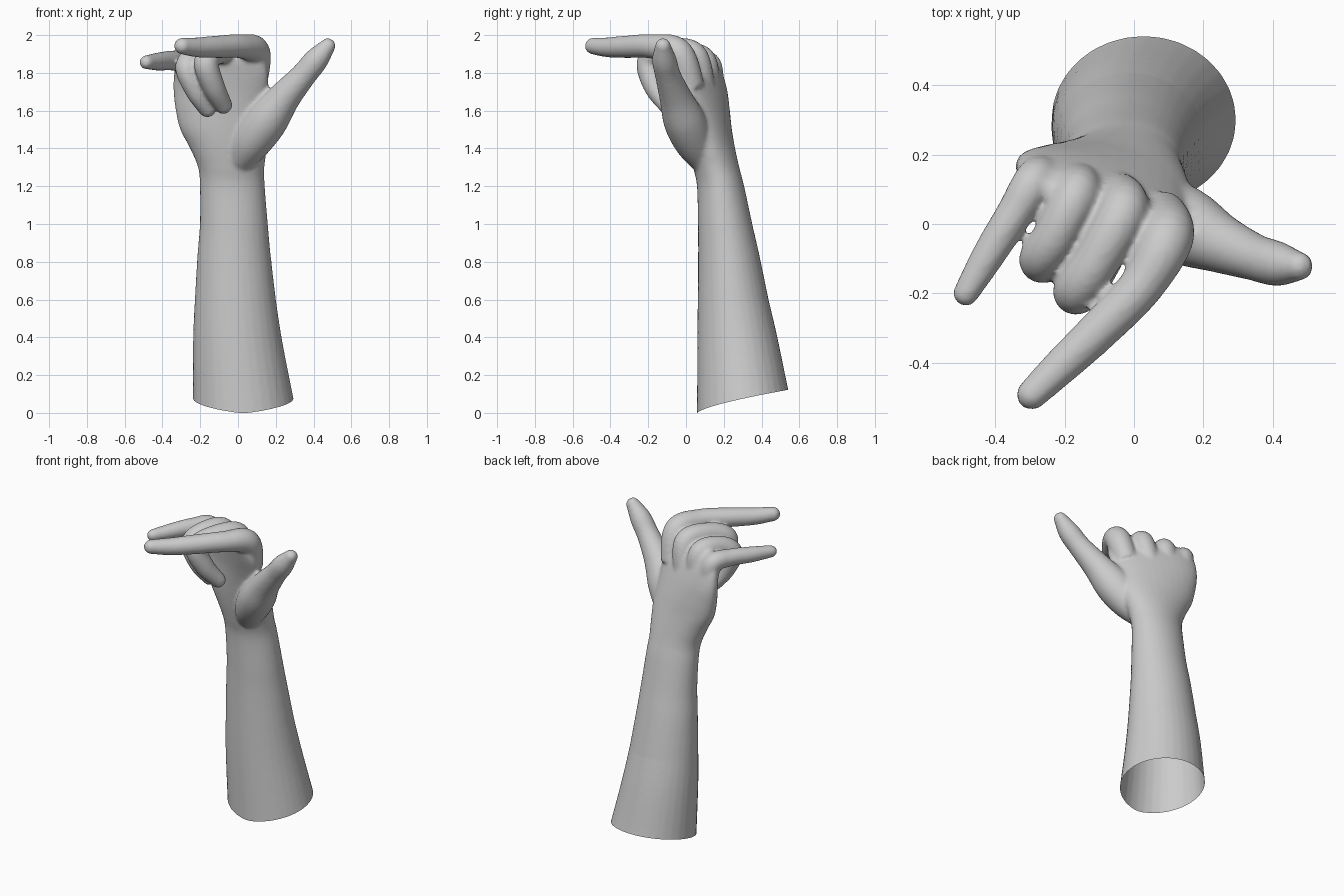
import bpy, bmesh, math
from mathutils import Vector, Matrix

if "Cube" in bpy.data.objects:
    bpy.data.objects.remove(bpy.data.objects["Cube"])

SIDES = 32
bm = bmesh.new()


def spline(keys, steps):
    """Catmull-Rom interpolation through tuples of values."""
    out = []
    pad = [keys[0]] + list(keys) + [keys[-1]]
    for i in range(1, len(pad) - 2):
        for s in range(steps):
            t = s / steps
            out.append([0.5 * (2 * b + (c - a) * t + (2 * a - 5 * b + 4 * c - d) * t * t
                               + (3 * b - a - 3 * c + d) * t ** 3)
                        for a, b, c, d in zip(*pad[i - 1:i + 3])])
    return out + [list(keys[-1])]


def skin(rings):
    """Close a stack of point rings into a solid."""
    loops = [[bm.verts.new(p) for p in ring] for ring in rings]
    for a, b in zip(loops, loops[1:]):
        for i in range(SIDES):
            j = (i + 1) % SIDES
            bm.faces.new((a[i], a[j], b[j], b[i]))
    bm.faces.new(loops[0][::-1])
    bm.faces.new(loops[-1])


def circle():
    return [Vector((math.cos(2 * math.pi * i / SIDES), math.sin(2 * math.pi * i / SIDES), 0))
            for i in range(SIDES)]


def limb(keys):
    """Elliptical sections: z, centre x, centre y, half width, half depth, yaw."""
    rings = []
    for z, cx, cy, rx, ry, yaw in spline(keys, 6):
        rot = Matrix.Rotation(math.radians(yaw), 3, 'Z')
        rings.append([rot @ Vector((p.x * rx, p.y * ry, 0)) + Vector((cx, cy, z))
                      for p in circle()])
    skin(rings)


def digit(keys):
    """Round tube through x, y, z, radius with a domed tip."""
    pts = spline(keys, 8)
    pos = [Vector(p[:3]) for p in pts]
    rad = [p[3] for p in pts]
    tip_dir, tip, r = (pos[-1] - pos[-2]).normalized(), pos[-1], rad[-1]
    for k in range(1, 7):
        a = math.radians(k * 14.5)
        pos.append(tip + tip_dir * r * math.sin(a))
        rad.append(r * math.cos(a))
    rings, ring, last = [], circle(), Vector((0, 0, 1))
    for i, p in enumerate(pos):
        d = (pos[min(i + 1, len(pos) - 1)] - pos[max(i - 1, 0)]).normalized()
        turn = last.rotation_difference(d)
        ring = [turn @ v for v in ring]
        last = d
        rings.append([p + v * rad[i] for v in ring])
    skin(rings)


# forearm, wrist and palm
limb([(-0.10, 0.035, 0.31, 0.275, 0.255, 0),
      (0.00, 0.028, 0.300, 0.266, 0.242, 0),
      (0.40, -0.005, 0.268, 0.232, 0.208, 0),
      (0.80, -0.020, 0.230, 0.197, 0.166, 0),
      (1.00, -0.022, 0.207, 0.180, 0.144, 0),
      (1.20, -0.030, 0.183, 0.172, 0.125, 0),
      (1.30, -0.036, 0.160, 0.176, 0.122, -3),
      (1.40, -0.050, 0.138, 0.205, 0.120, -8),
      (1.50, -0.070, 0.120, 0.240, 0.115, -12),
      (1.60, -0.085, 0.105, 0.254, 0.108, -17),
      (1.70, -0.090, 0.085, 0.268, 0.097, -22),
      (1.80, -0.090, 0.055, 0.272, 0.085, -25),
      (1.87, -0.095, 0.030, 0.250, 0.070, -27),
      (1.91, -0.085, 0.015, 0.200, 0.040, -27)])

# index finger, pointing forward
digit([(0.08, 0.03, 1.72, 0.070), (0.095, -0.04, 1.905, 0.077), (0.02, -0.18, 1.94, 0.064),
       (-0.11, -0.315, 1.938, 0.059), (-0.21, -0.41, 1.935, 0.053), (-0.295, -0.492, 1.942, 0.044)])
# middle finger, curled
digit([(-0.05, 0.09, 1.72, 0.065), (-0.03, 0.04, 1.895, 0.070), (-0.11, -0.11, 1.91, 0.066),
       (-0.168, -0.195, 1.855, 0.066), (-0.130, -0.165, 1.73, 0.060), (-0.078, -0.10, 1.63, 0.048)])
# ring finger, curled
digit([(-0.16, 0.12, 1.70, 0.062), (-0.165, 0.09, 1.872, 0.066), (-0.225, -0.03, 1.885, 0.063),
       (-0.270, -0.105, 1.825, 0.062), (-0.220, -0.10, 1.70, 0.056), (-0.162, -0.065, 1.61, 0.046)])
# little finger, pointing forward
digit([(-0.25, 0.14, 1.70, 0.060), (-0.285, 0.125, 1.845, 0.061), (-0.345, 0.03, 1.865, 0.053),
       (-0.42, -0.09, 1.86, 0.048), (-0.485, -0.20, 1.856, 0.037)])
# thumb with its fleshy base
digit([(0.01, 0.10, 1.34, 0.080), (0.075, 0.04, 1.44, 0.105), (0.155, -0.01, 1.55, 0.110),
       (0.245, -0.055, 1.67, 0.086), (0.345, -0.095, 1.785, 0.068),
       (0.415, -0.115, 1.87, 0.064), (0.475, -0.122, 1.942, 0.042)])

bmesh.ops.recalc_face_normals(bm, faces=bm.faces)
mesh = bpy.data.meshes.new("hand_and_forearm")
bm.to_mesh(mesh)
bm.free()
obj = bpy.data.objects.new("hand_and_forearm", mesh)
bpy.context.collection.objects.link(obj)

# fuse the parts into one skin
fuse = obj.modifiers.new("fuse", 'REMESH')
fuse.mode = 'VOXEL'
fuse.voxel_size = 0.011
soften = obj.modifiers.new("soften", 'SMOOTH')
soften.factor = 0.5
soften.iterations = 5
dg = bpy.context.evaluated_depsgraph_get()
fused = bpy.data.meshes.new_from_object(obj.evaluated_get(dg))
obj.modifiers.clear()

# open, slanted lower end
bm = bmesh.new()
bm.from_mesh(fused)
bmesh.ops.bisect_plane(bm, geom=bm.verts[:] + bm.edges[:] + bm.faces[:],
                       plane_co=(0, 0, 0), plane_no=(0, 0, 1), clear_inner=True)
for v in bm.verts:
    if v.co.z < 0.6:
        depth = max(0.0, (v.co.y - 0.06) / 0.48)
        v.co.z += 0.122 * depth ** 0.7 * (1 - v.co.z / 0.6)
bm.to_mesh(fused)
bm.free()
obj.data = fused
bpy.data.meshes.remove(mesh)
fused.name = "hand_and_forearm"
for p in fused.polygons:
    p.use_smooth = True
